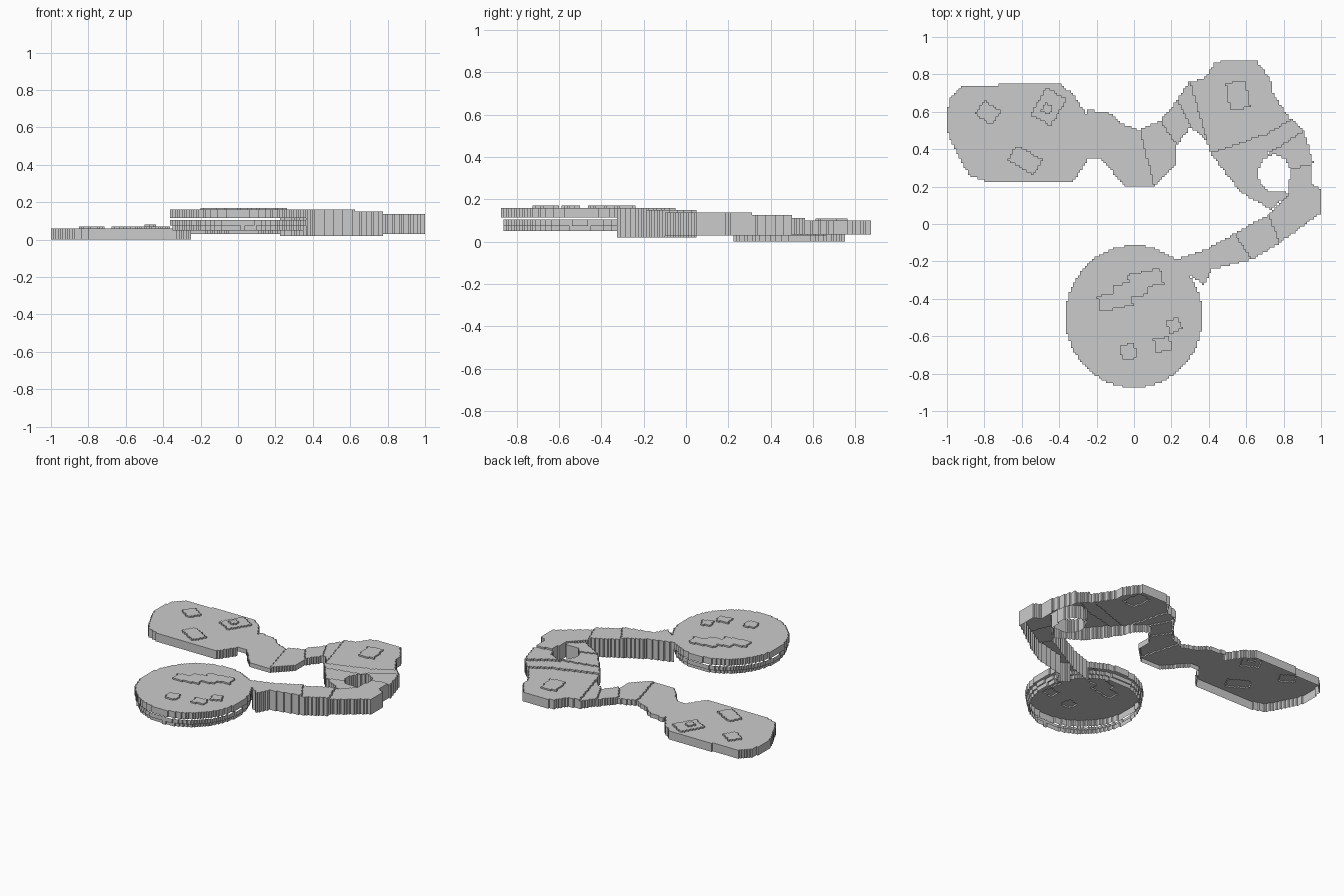
import bpy
import bmesh
from math import ceil, floor
from mathutils import Matrix, Vector

CELL = 0.0125  # width of one stair step along the jagged outlines

cube = bpy.data.objects.get("Cube")
if cube:
    bpy.data.objects.remove(cube)

stone = bpy.data.materials.new("plain grey")
stone.use_nodes = True
grey = (0.6, 0.6, 0.6, 1)
stone.diffuse_color = grey
stone.node_tree.nodes["Principled BSDF"].inputs["Base Color"].default_value = grey


def inside(x, y, outline):
    """Even-odd test of a point against an outline."""
    result = False
    previous = outline[-1]
    for point in outline:
        (ax, ay), (bx, by) = previous, point
        if (ay > y) != (by > y) and x < ax + (y - ay) * (bx - ax) / (by - ay):
            result = not result
        previous = point
    return result


def polygon(outline):
    """Grid cells whose centres lie inside the outline."""
    xs, ys = zip(*outline)
    columns = range(floor(min(xs) / CELL), ceil(max(xs) / CELL))
    rows = range(floor(min(ys) / CELL), ceil(max(ys) / CELL))
    return {(i, j) for i in columns for j in rows
            if inside((i + .5) * CELL, (j + .5) * CELL, outline)}


def ellipse(centre, radii):
    """Grid cells inside an upright ellipse."""
    spokes = [Matrix.Rotation(step / 5, 2) @ Vector((1, 0)) for step in range(32)]
    return polygon([(centre[0] + radii[0] * s.x, centre[1] + radii[1] * s.y) for s in spokes])


def box(centre, width, depth, turn):
    """Grid cells inside a turned rectangle."""
    spin = Matrix.Rotation(turn, 2)
    corners = [(-1, -1), (1, -1), (1, 1), (-1, 1)]
    return polygon([Vector(centre) + spin @ Vector((x * width, y * depth)) / 2
                    for x, y in corners])


def ribbon(rungs):
    """Grid cells of a strip drawn through rungs, each a left and a right point."""
    cells = set()
    for (left, right), (next_left, next_right) in zip(rungs, rungs[1:]):
        cells |= polygon([left, right, next_right, next_left])
    return cells


def build(name, cells, top, bottom, neighbour_top, cap=True):
    """Open-bottomed shell: a flat cap, skirts outside, short risers at steps."""
    bm = bmesh.new()

    def quad(points):
        bm.faces.new([bm.verts.new((x * CELL, y * CELL, z)) for x, y, z in points])

    for i, j in sorted(cells):
        corners = [(i, j), (i + 1, j), (i + 1, j + 1), (i, j + 1)]
        beside = [(i, j - 1), (i + 1, j), (i, j + 1), (i - 1, j)]
        if cap:
            quad([(x, y, top) for x, y in corners])
        for other, a, b in zip(beside, corners, corners[1:] + corners[:1]):
            low = neighbour_top.get(other, bottom)
            if other not in cells and low < top:
                quad([(*a, low), (*b, low), (*b, top), (*a, top)])
    bmesh.ops.remove_doubles(bm, verts=bm.verts[:], dist=CELL / 100)
    mesh = bpy.data.meshes.new(name)
    bm.to_mesh(mesh)
    bm.free()
    mesh.materials.append(stone)
    bpy.context.collection.objects.link(bpy.data.objects.new(name, mesh))


# The opening in the stair loop is kept free; earlier parts win shared cells
taken = ellipse((.75, .27), (.085, .1))
tops = {}
parts = []


def claim(name, cells, top, bottom):
    own = cells - taken
    taken.update(own)
    tops.update(dict.fromkeys(own, top))
    parts.append((name, own, top, bottom))


def slab(name, centre, width, depth, turn, floor_height):
    claim(name, box(centre, width, depth, turn), floor_height + .01, floor_height)


# Raised slabs on the floors
LEFT, BACK, ROUND = .06, .1, .16
slab("left_room_knob", (-.465, .615), .05, .05, -.5, LEFT + .01)
slab("left_room_back_slab", (-.457, .626), .125, .166, -.54, LEFT)
slab("left_room_side_slab", (-.78, .596), .11, .09, -.61, LEFT)
slab("left_room_front_slab", (-.583, .342), .16, .096, -.52, LEFT)
slab("back_room_slab", (.556, .687), .108, .146, .15, BACK)
slab("round_room_slab_a", (-.03, -.684), .08, .08, .2, ROUND)
slab("round_room_slab_b", (.153, -.644), .085, .07, .2, ROUND)
slab("round_room_slab_c", (.214, -.542), .07, .07, .35, ROUND)
zigzag = set()
for step in (-1, 0, 1):
    zigzag |= box((-.02 + step * .08, -.353 + step * .057), .18, .085, .2)
claim("round_room_zigzag", zigzag, ROUND + .01, ROUND)

# Round chamber, with two open skirt bands hanging below, each a little smaller
middle = (0, -.495)
radius = Vector((.367, .382))
claim("round_room", ellipse(middle, radius), ROUND, .115)
for name, top, size in [("upper_band", .105, .98), ("lower_band", .08, .95)]:
    build(name, ellipse(middle, radius * size), top, top - .03, {}, cap=False)

# Path leading off the round chamber
path = [((.22, -.19), (.37, -.33)), ((.38, -.14), (.42, -.24)),
        ((.54, -.05), (.63, -.19)), ((.72, .05), (.78, -.1))]
claim("neck", ribbon(path[:3]), ROUND, .02)
claim("middle_path", ribbon(path[2:]), .15, .02)
claim("landing", polygon([(.69, .02), (.83, .16), (.82, .29), (.95, .32),
                          (.95, .21), (1, .19), (1, .06), (.78, -.1)]), .137, .03)

# Stair loop around the opening
left_arm = [((.73, .08), (.83, .16)), ((.57, .17), (.72, .22)),
            ((.46, .31), (.72, .37)), ((.41, .38), (.7, .48))]
right_arm = [((.8, .28), (.96, .32)), ((.72, .38), (.91, .5)), ((.69, .47), (.84, .56))]
claim("upper_stair", ribbon(left_arm[:2]), .127, .03)
claim("left_stair", ribbon(left_arm[1:3]), .12, .03)
claim("right_stair", ribbon(right_arm[:2]), .125, .03)
claim("lower_stair", ribbon(left_arm[2:]) | ribbon(right_arm[1:]), .112, .035)

# Back chamber
claim("back_room", polygon([(.3, .76), (.38, .78), (.43, .86), (.49, .88), (.65, .88),
                            (.73, .77), (.74, .7), (.84, .55), (.69, .45), (.41, .37)]),
      BACK, .035)

# Steps from the back chamber down to the left chamber
descent = [((.3, .77), (.41, .43)), ((.23, .66), (.3, .52)), ((.14, .55), (.23, .42)),
           ((.09, .53), (.22, .31)), ((.03, .5), (.11, .2)), ((-.07, .54), (-.05, .2)),
           ((-.14, .6), (-.17, .345)), ((-.25, .61), (-.25, .345))]
claim("back_room_edge", ribbon(descent[:2]), .09, .035)
claim("link_step", ribbon(descent[1:3]), .08, .03)
claim("low_step", ribbon(descent[2:5]), .07, .03)
claim("left_lobe", ribbon(descent[4:]), LEFT, .03)

# Left chamber
claim("left_room", polygon([(-1, .6), (-.98, .68), (-.92, .74), (-.4, .75), (-.33, .7),
                            (-.25, .58), (-.25, .34), (-.32, .23), (-.77, .22),
                            (-.88, .26), (-.95, .38), (-1, .5)]), LEFT, 0)

for name, cells, top, bottom in parts:
    build(name, cells, top, bottom, tops)
